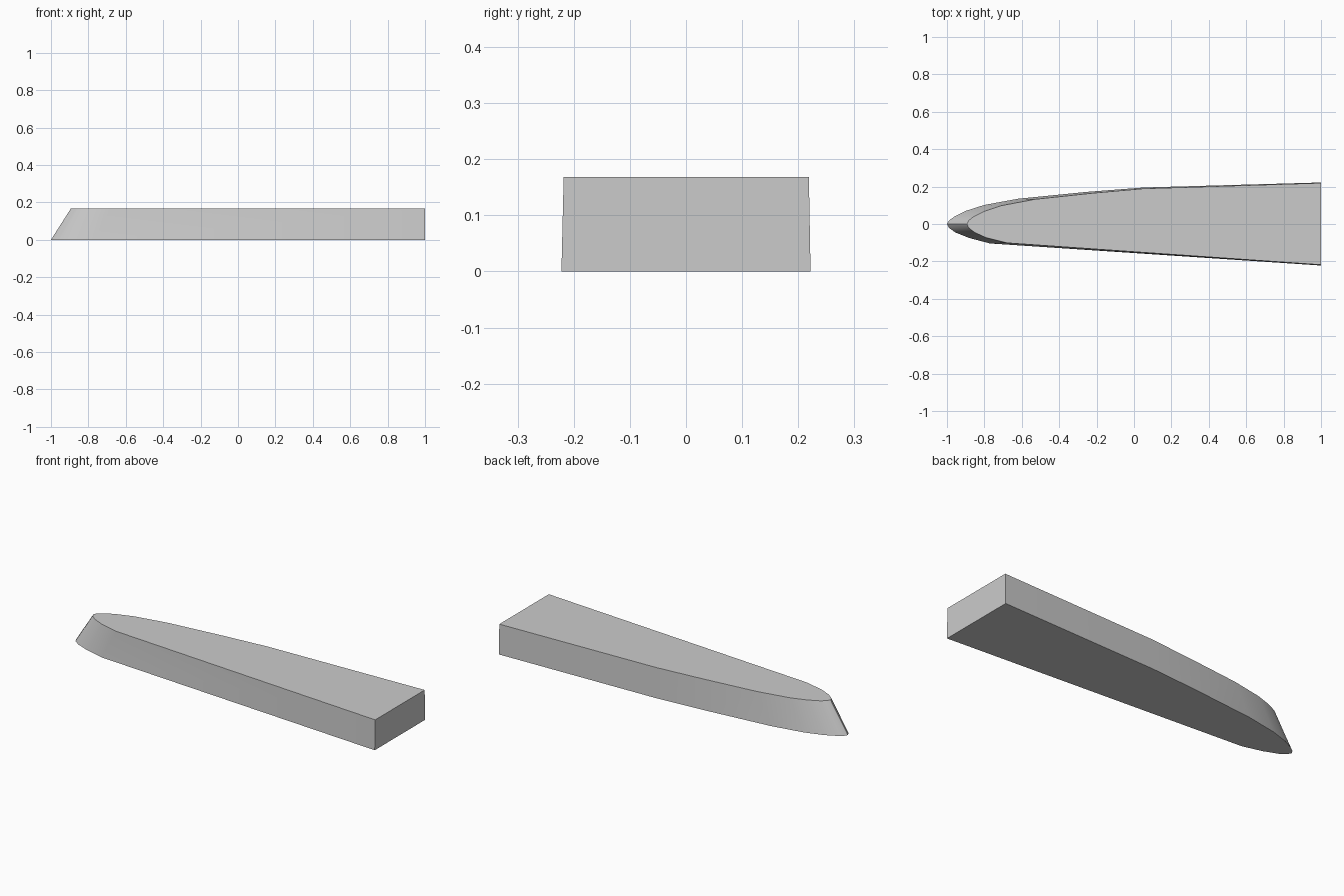
import bpy
import bmesh
import math

cube = bpy.data.objects.get("Cube")
if cube:
    bpy.data.objects.remove(cube)

HEIGHT = 0.168

# Plan outlines, from the back corner around the nose to the front corner
base = [(1, .222), (.05, .195), (-.25, .172), (-.62, .135), (-.8, .102), (-.9, .07),
        (-.96, .04), (-.99, .018), (-1, 0), (-.99, -.02), (-.955, -.045),
        (-.88, -.075), (-.77, -.104), (1, -.222)]
deck = [(1, .219), (.05, .189), (-.22, .165), (-.53, .132), (-.71, .098), (-.8, .068),
        (-.857, .04), (-.884, .018), (-.893, 0), (-.884, -.02), (-.852, -.045),
        (-.79, -.073), (-.68, -.101), (1, -.218)]

grey = bpy.data.materials.new("light_grey")
grey.use_nodes = True
colour = (0.6, 0.6, 0.6, 1)
grey.diffuse_color = colour
grey.node_tree.nodes["Principled BSDF"].inputs["Base Color"].default_value = colour

# Loft the sloping walls between the two outlines and cap both ends
bm = bmesh.new()
low = [bm.verts.new((x, y, 0)) for x, y in base]
high = [bm.verts.new((x, y, HEIGHT)) for x, y in deck]
count = len(low)
for i in range(count):
    j = (i + 1) % count
    bm.faces.new((low[i], low[j], high[j], high[i]))
bm.faces.new(low)
bm.faces.new(high)
bmesh.ops.recalc_face_normals(bm, faces=bm.faces)

mesh = bpy.data.meshes.new("pointed_block")
bm.to_mesh(mesh)
bm.free()
mesh.materials.append(grey)
block = bpy.data.objects.new("pointed_block", mesh)
bpy.context.collection.objects.link(block)

# Smooth the rounded nose, keeping the rims and back corners sharp
bpy.context.view_layer.objects.active = block
block.select_set(True)
bpy.ops.object.shade_smooth_by_angle(angle=math.radians(40))
